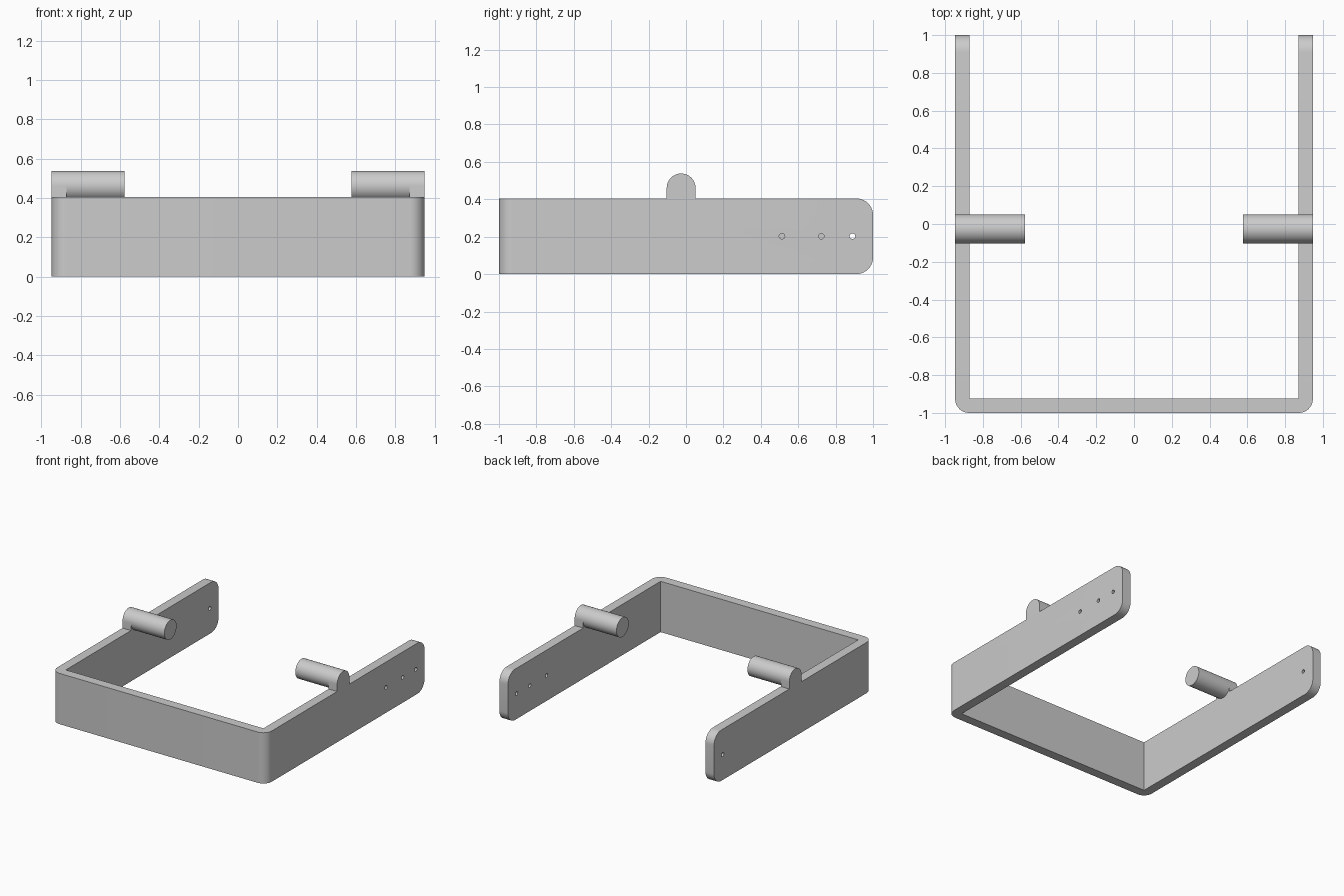
import bpy, bmesh, math
from mathutils import Matrix, Vector

cube = bpy.data.objects.get("Cube")
if cube:
    bpy.data.objects.remove(cube, do_unlink=True)

HALF_W, HEIGHT, WALL = 0.947, 0.405, 0.075
PEG_Y, PEG_Z, PEG_R = -0.026, 0.461, 0.077
PEG_TIP = 0.578

grey = bpy.data.materials.new("plain grey")
grey.use_nodes = True
colour = (0.6, 0.6, 0.6, 1)
grey.diffuse_color = colour
grey.node_tree.nodes["Principled BSDF"].inputs["Base Color"].default_value = colour


def finish(bm, name):
    bmesh.ops.recalc_face_normals(bm, faces=bm.faces)
    mesh = bpy.data.meshes.new(name)
    bm.to_mesh(mesh)
    bm.free()
    obj = bpy.data.objects.new(name, mesh)
    bpy.context.collection.objects.link(obj)
    mesh.materials.append(grey)
    return obj


def activate(obj):
    bpy.ops.object.select_all(action='DESELECT')
    obj.select_set(True)
    bpy.context.view_layer.objects.active = obj


def smooth(obj):
    activate(obj)
    bpy.ops.object.shade_smooth_by_angle(angle=math.radians(30))


def extrude(points, direction, name=None):
    bm = bmesh.new()
    face = bm.faces.new([bm.verts.new(p) for p in points])
    top = bmesh.ops.extrude_face_region(bm, geom=[face])["geom"]
    bmesh.ops.translate(bm, vec=Vector(direction),
                        verts=[v for v in top if isinstance(v, bmesh.types.BMVert)])
    return finish(bm, name) if name else bm


def rod(bm, x0, x1, y, z, radius, sides):
    place = Matrix.Translation(((x0 + x1) / 2, y, z)) @ Matrix.Rotation(math.pi / 2, 4, 'Y')
    bmesh.ops.create_cone(bm, cap_ends=True, segments=sides, radius1=radius,
                          radius2=radius, depth=abs(x1 - x0), matrix=place)


# U-shaped frame with rounded front corners and rounded arm ends
inner, front = HALF_W - WALL, -1 + WALL
outline = [(-HALF_W, -1), (HALF_W, -1), (HALF_W, 1), (inner, 1),
           (inner, front), (-inner, front), (-inner, 1), (-HALF_W, 1)]
bm = extrude([(x, y, 0) for x, y in outline], (0, 0, HEIGHT))


def edges_where(test):
    return [e for e in bm.edges if test(*(v.co for v in e.verts))]


corners = edges_where(lambda a, b: a.y < -0.99 and b.y < -0.99 and abs(a.z - b.z) > 0.1)
bmesh.ops.bevel(bm, geom=corners, offset=0.074, segments=10, profile=0.5, affect='EDGES')
ends = edges_where(lambda a, b: a.y > 0.99 and b.y > 0.99 and abs(a.x - b.x) > 0.01)
bmesh.ops.bevel(bm, geom=ends, offset=0.09, segments=10, profile=0.5, affect='EDGES')
frame = finish(bm, "u_frame")

# Small pin holes: three in the left arm, one in the right arm
bm = bmesh.new()
for side, y in ((1, 0.513), (1, 0.723), (1, 0.89), (-1, 0.89)):
    rod(bm, side * (inner - 0.1), side * (HALF_W + 0.1), y, HEIGHT / 2, 0.015, 20)
cutter = finish(bm, "pin_hole_cutter")
cutter.hide_render = True
cut = frame.modifiers.new("pin holes", 'BOOLEAN')
cut.operation, cut.solver, cut.object = 'DIFFERENCE', 'EXACT', cutter
activate(frame)
bpy.ops.object.modifier_apply(modifier=cut.name)
bpy.data.objects.remove(cutter, do_unlink=True)
smooth(frame)

# Arched tab on each arm, with a round peg pointing inward
for side, label in ((1, "left"), (-1, "right")):
    arch = [(PEG_Y + PEG_R * math.cos(t), PEG_Z + PEG_R * math.sin(t))
            for t in (math.pi * i / 24 for i in range(25))]
    arch += [(PEG_Y - PEG_R, HEIGHT), (PEG_Y + PEG_R, HEIGHT)]
    tab = extrude([(side * inner, y, z) for y, z in arch],
                  (side * WALL, 0, 0), label + "_tab")
    smooth(tab)
    bm = bmesh.new()
    rod(bm, side * PEG_TIP, side * inner, PEG_Y, PEG_Z, PEG_R, 48)
    smooth(finish(bm, label + "_peg"))
